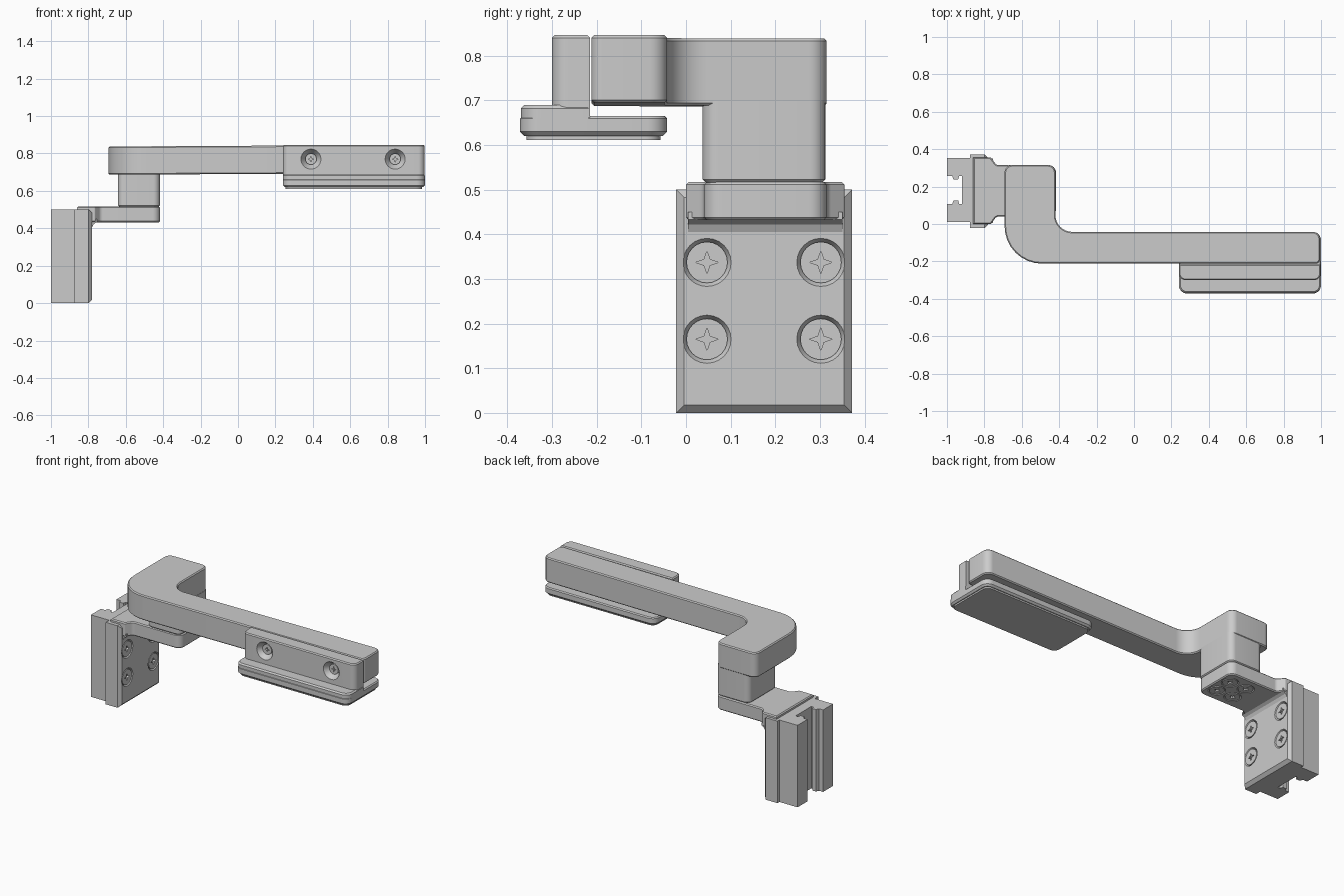
import bpy, bmesh, math
from mathutils import Vector, Matrix

if "Cube" in bpy.data.objects:
    bpy.data.objects.remove(bpy.data.objects["Cube"])

ALONG_X = Matrix(((0, 0, 1, 0), (1, 0, 0, 0), (0, 1, 0, 0), (0, 0, 0, 1)))  # local (u,v,w) -> (y,z,x)
ALONG_FRONT = Matrix.Rotation(math.pi / 2, 4, 'X')                           # local (u,v,w) -> (x,z,-y)
DOWN = Matrix.Rotation(math.pi, 4, 'X')


def fillet(corners, seg=8):
    """Outline from (x, y, radius) corners."""
    out, n = [], len(corners)
    for i, (x, y, r) in enumerate(corners):
        p = Vector((x, y))
        if r == 0:
            out.append(p)
            continue
        a = (Vector(corners[i - 1][:2]) - p).normalized()
        b = (Vector(corners[(i + 1) % n][:2]) - p).normalized()
        half = a.angle(b) / 2
        c = p + (a + b).normalized() * (r / math.sin(half))
        t = r / math.tan(half)
        v0, v1 = p + a * t - c, p + b * t - c
        phi = v0.angle(v1)
        for k in range(seg + 1):
            f = k / seg
            out.append(c + (v0 * math.sin((1 - f) * phi) + v1 * math.sin(f * phi)) / math.sin(phi))
    return out


def rect(x0, x1, y0, y1, r=0):
    return fillet([(x0, y0, r), (x1, y0, r), (x1, y1, r), (x0, y1, r)])


def finish(name, bm, m):
    bmesh.ops.recalc_face_normals(bm, faces=bm.faces)
    bm.transform(m)
    me = bpy.data.meshes.new(name)
    bm.to_mesh(me)
    bm.free()
    ob = bpy.data.objects.new(name, me)
    bpy.context.collection.objects.link(ob)
    return ob


def prism(name, pts, z0, z1, low=0, high=0, m=Matrix(), slope=0):
    """Extruded outline with optional chamfers on the low and high ends."""
    bm = bmesh.new()
    face = bm.faces.new([bm.verts.new((p[0], p[1], z0)) for p in pts])
    ext = bmesh.ops.extrude_face_region(bm, geom=[face])
    for v in ext['geom']:
        if isinstance(v, bmesh.types.BMVert):
            v.co.z = z1
    for z, w in ((z0, low), (z1, high)):
        if w:
            edges = [e for e in bm.edges if all(abs(v.co.z - z) < 1e-5 for v in e.verts)]
            bmesh.ops.bevel(bm, geom=edges, offset=w, segments=1, affect='EDGES')
    for v in bm.verts:
        v.co.z += slope * v.co.x
    return finish(name, bm, m)


def cone(name, r_low, r_high, z0, z1, m):
    bm = bmesh.new()
    bmesh.ops.create_cone(bm, cap_ends=True, segments=24, radius1=r_low, radius2=r_high, depth=z1 - z0)
    bmesh.ops.translate(bm, verts=bm.verts, vec=(0, 0, (z0 + z1) / 2))
    return finish(name, bm, m)


def cut(ob, cutter):
    mod = ob.modifiers.new('cut', 'BOOLEAN')
    mod.object, mod.operation, mod.solver = cutter, 'DIFFERENCE', 'EXACT'
    bpy.context.view_layer.objects.active = ob
    bpy.ops.object.modifier_apply(modifier=mod.name)
    bpy.data.objects.remove(cutter)


def screw(host, loc, turn, r, r_in, depth):
    """Countersunk seat in the host plus a head with a star recess."""
    m = Matrix.Translation(loc) @ turn
    cut(host, cone('seat_cutter', r_in, r * 1.03, -depth, 0.003, m))
    head = cone('screw_head', r_in, r_in, -depth - 0.01, -depth + 0.012, m)
    star = [(q * math.cos(a), q * math.sin(a)) for k in range(8)
            for q, a in [(r_in * (0.55 if k % 2 == 0 else 0.2), k * math.pi / 4)]]
    cut(head, prism('star_cutter', star, -depth, 0.01, m=m))


# Slotted rail at the left end
upper = [(-1, 0.257), (-0.972, 0.257), (-0.965, 0.238), (-0.94, 0.238), (-0.935, 0.257), (-0.92, 0.257)]
lower = [(x, 0.364 - y) for x, y in reversed(upper)]
prism('slotted_rail', [(-0.87, 0.353)] + [(-1, 0.353)] + upper + lower + [(-1, 0.011), (-0.87, 0.011)], 0, 0.5)

# Mounting plate with four screws
plate = prism('mounting_plate', rect(-0.022, 0.372, 0, 0.5), -0.877, -0.78, high=0.018, m=ALONG_X)
for y in (0.047, 0.302):
    for z in (0.165, 0.337):
        screw(plate, (-0.78, y, z), ALONG_X, 0.054, 0.046, 0.014)

# Horizontal bracket flaring into the plate, with a gusset below
bracket = prism('bracket', fillet([
    (-0.86, 0.0, 0), (-0.765, 0.0, 0.008), (-0.735, 0.04, 0.025), (-0.417, 0.04, 0.04),
    (-0.417, 0.315, 0.04), (-0.735, 0.315, 0.025), (-0.765, 0.355, 0.008), (-0.86, 0.355, 0)]),
    0.432, 0.517, low=0.006, high=0.006)
prism('bracket_gusset', [(-0.79, 0.405), (-0.78, 0.405), (-0.772, 0.422), (-0.755, 0.433), (-0.755, 0.45), (-0.79, 0.45)],
      -0.35, -0.005, m=ALONG_FRONT)
for dx in (-0.055, 0.055):
    for dy in (-0.055, 0.055):
        screw(bracket, (-0.535 + dx, 0.177 + dy, 0.432), DOWN, 0.048, 0.041, 0.012)

# Post between bracket and arm
prism('post', rect(-0.642, -0.418, 0.037, 0.312, 0.035), 0.515, 0.70, low=0.008)

# L-shaped arm, rising slightly toward its tip
prism('arm', fillet([
    (-0.692, 0.315, 0.04), (-0.692, -0.212, 0.2), (0.995, -0.212, 0.025), (0.995, -0.042, 0.04),
    (-0.42, -0.042, 0.09), (-0.42, 0.315, 0.04)]), 0.69, 0.841, low=0.006, high=0.006, slope=0.005)

# Jaw upright bolted to the front of the arm
jaw = prism('jaw_upright', fillet([
    (0.24, -0.215, 0), (0.24, -0.3, 0.035), (0.998, -0.3, 0.035), (0.998, -0.215, 0)]),
    0.64, 0.846, high=0.006)
for x in (0.39, 0.84):
    screw(jaw, (x, -0.3, 0.77), ALONG_FRONT, 0.054, 0.03, 0.035)

# Foot under the arm: thin shelf, thicker front ledge and a pad
prism('foot_shelf', rect(0.24, 1.0, -0.372, -0.042, 0.045), 0.62, 0.665, low=0.01, high=0.006)
prism('foot_ledge', fillet([
    (0.24, -0.218, 0), (0.24, -0.37, 0.045), (1.0, -0.37, 0.045), (1.0, -0.218, 0)]),
    0.64, 0.69, high=0.008)
prism('foot_pad', rect(0.255, 0.985, -0.357, -0.057, 0.035), 0.611, 0.63)

# Smooth rounded corners, keep hard edges
for ob in bpy.context.scene.objects:
    ob.select_set(True)
bpy.context.view_layer.objects.active = jaw
bpy.ops.object.shade_smooth_by_angle(angle=math.radians(25))
